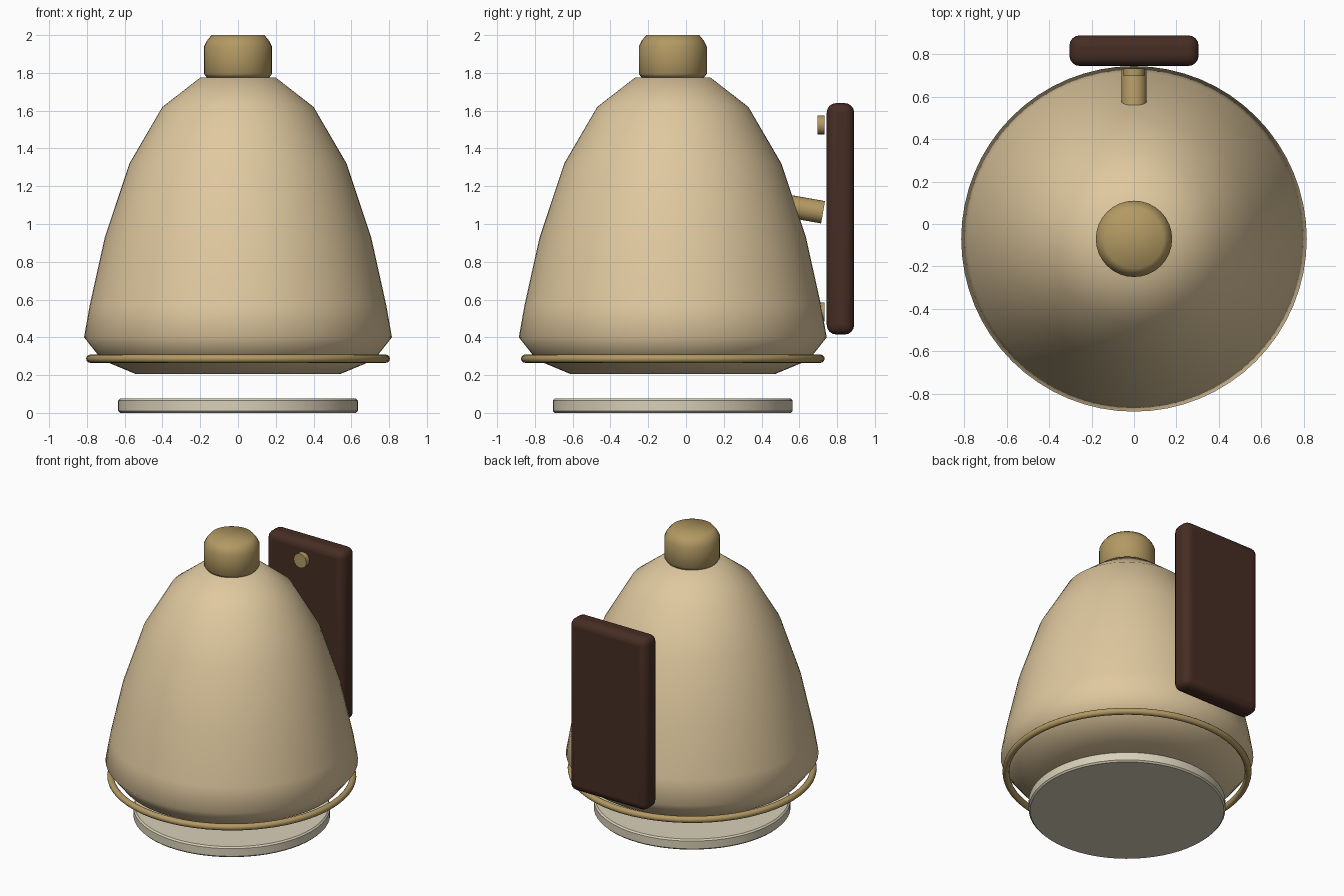
import bpy, math

if "Cube" in bpy.data.objects:
    bpy.data.objects.remove(bpy.data.objects["Cube"])

CY = -0.07  # y of the kettle axis


def material(name, rgb):
    m = bpy.data.materials.new(name)
    m.diffuse_color = (*rgb, 1)
    m.use_nodes = True
    m.node_tree.nodes["Principled BSDF"].inputs["Base Color"].default_value = m.diffuse_color
    return m


cream = material("warm cream", (0.74, 0.58, 0.345))
brass = material("brass", (0.45, 0.32, 0.125))
wood = material("dark wood", (0.062, 0.026, 0.017))
ivory = material("pale ivory", (0.69, 0.63, 0.48))


def finish(ob, name, mat, angle=None):
    ob.name = name
    ob.data.materials.append(mat)
    if angle is None:
        bpy.ops.object.shade_smooth()
    else:
        bpy.ops.object.shade_smooth_by_angle(angle=math.radians(angle))
    return ob


def lathe(name, profile, mat, sides=64, angle=None):
    """Closed solid turned around the kettle axis from (radius, z) points."""
    verts, faces = [], []
    for r, z in profile:
        for i in range(sides):
            a = 2 * math.pi * i / sides
            verts.append((r * math.cos(a), r * math.sin(a), z))
    for k in range(len(profile) - 1):
        for i in range(sides):
            j = (i + 1) % sides
            faces.append((k * sides + i, k * sides + j,
                          (k + 1) * sides + j, (k + 1) * sides + i))
    faces.append(tuple(reversed(range(sides))))
    faces.append(tuple(range((len(profile) - 1) * sides, len(profile) * sides)))
    me = bpy.data.meshes.new(name)
    me.from_pydata(verts, [], faces)
    ob = bpy.data.objects.new(name, me)
    bpy.context.collection.objects.link(ob)
    ob.location.y = CY
    bpy.ops.object.select_all(action='DESELECT')
    ob.select_set(True)
    bpy.context.view_layer.objects.active = ob
    return finish(ob, name, mat, angle)


def rod(name, radius, length, y, z, tilt=0):
    """Brass cylinder lying along y, tilted about x."""
    bpy.ops.mesh.primitive_cylinder_add(
        vertices=24, radius=radius, depth=length, location=(0, y, z),
        rotation=(math.radians(90 + tilt), 0, 0))
    return finish(bpy.context.object, name, brass, 40)


# Body, lid knob and base plate
lathe("body", [(0.54, 0.205), (0.72, 0.28), (0.815, 0.4), (0.785, 0.57),
               (0.705, 0.93), (0.575, 1.32), (0.4, 1.62), (0.2, 1.775)], cream, angle=60)
lathe("lid_knob", [(0.165, 1.775), (0.18, 1.795), (0.18, 1.94), (0.165, 1.97),
                   (0.14, 2.0)], brass, 32, 60)
lathe("base_plate", [(0.625, 0), (0.635, 0.01), (0.635, 0.065), (0.625, 0.075)],
      ivory, angle=40)

# Trim ring around the foot
bpy.ops.mesh.primitive_torus_add(
    location=(0, CY, 0.287), major_radius=0.782, minor_radius=0.022,
    major_segments=64, minor_segments=12)
finish(bpy.context.object, "trim_ring", brass)

# Handle slab with rounded edges
bpy.ops.mesh.primitive_cube_add(size=1, location=(0, 0.8175, 1.0275))
handle = bpy.context.object
handle.scale = (0.61, 0.145, 1.225)
bpy.ops.object.transform_apply(location=False, rotation=False, scale=True)
bev = handle.modifiers.new("round", 'BEVEL')
bev.width, bev.segments = 0.05, 4
finish(handle, "handle", wood, 40)

# Strut and rivets behind the handle
rod("handle_strut", 0.06, 0.32, 0.568, 1.09, -10)
rod("upper_rivet", 0.05, 0.037, 0.716, 1.525)
rod("lower_rivet", 0.05, 0.037, 0.716, 0.535)
